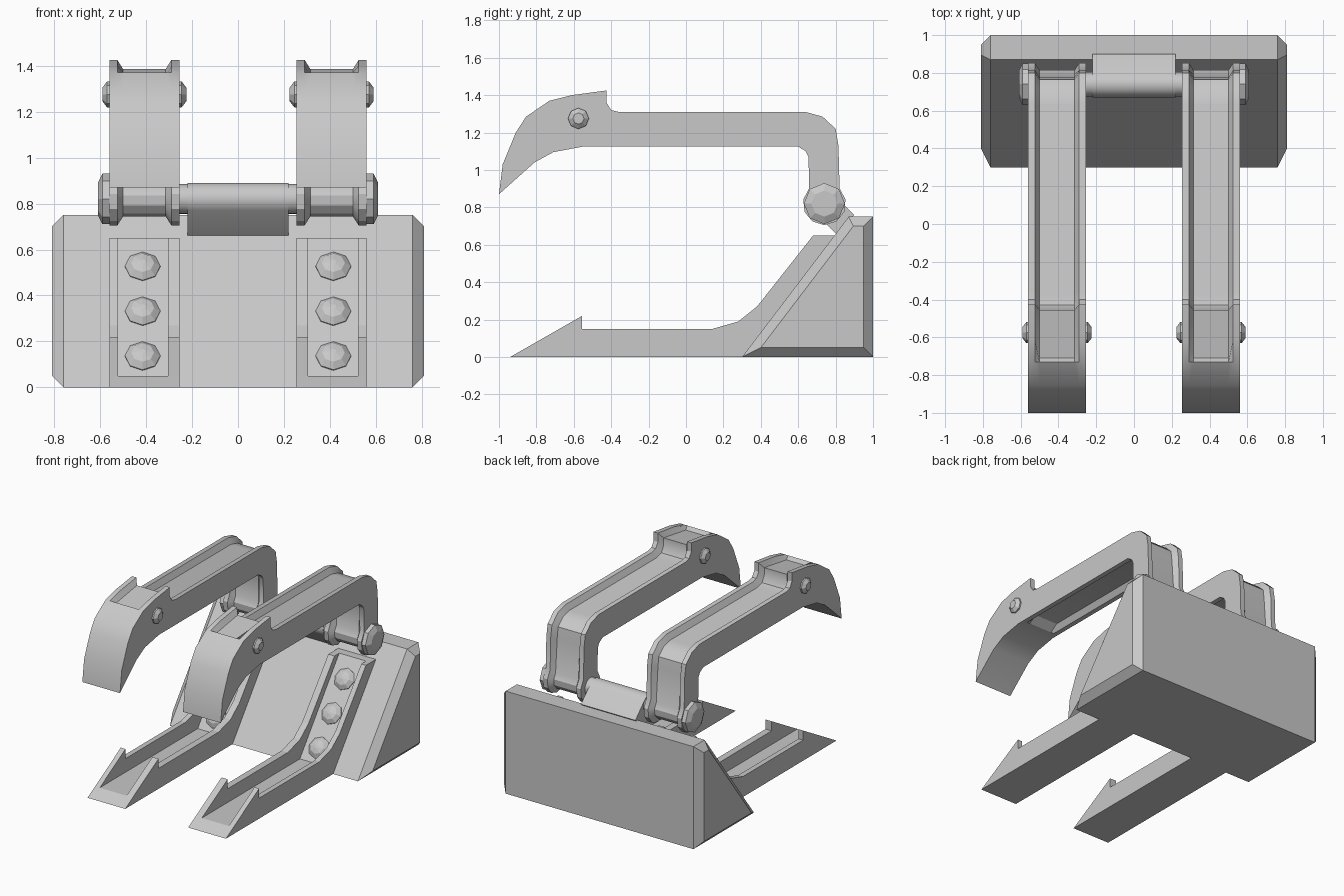
import bpy, bmesh
from math import sin, cos, pi, radians
from mathutils import Vector

cube = bpy.data.objects.get("Cube")
if cube:
    bpy.data.objects.remove(cube)

steel = bpy.data.materials.new("light grey steel")
steel.use_nodes = True
GREY = (0.58, 0.58, 0.58, 1)
steel.diffuse_color = GREY
steel.node_tree.nodes["Principled BSDF"].inputs["Base Color"].default_value = GREY


def loft(name, rings, smooth=0):
    """Skin matching rings of points and cap both ends."""
    bm = bmesh.new()
    loops = [[bm.verts.new(p) for p in ring] for ring in rings]
    for a, b in zip(loops, loops[1:]):
        for i in range(len(a)):
            j = (i + 1) % len(a)
            bm.faces.new((a[i], a[j], b[j], b[i]))
    bm.faces.new(loops[0])
    bm.faces.new(loops[-1])
    bmesh.ops.remove_doubles(bm, verts=bm.verts, dist=0.0005)
    bmesh.ops.recalc_face_normals(bm, faces=bm.faces)
    mesh = bpy.data.meshes.new(name)
    bm.to_mesh(mesh)
    bm.free()
    mesh.materials.append(steel)
    obj = bpy.data.objects.new(name, mesh)
    bpy.context.collection.objects.link(obj)
    if smooth:
        bpy.ops.object.select_all(action='DESELECT')
        obj.select_set(True)
        bpy.context.view_layer.objects.active = obj
        bpy.ops.object.shade_smooth_by_angle(angle=radians(smooth))
    return obj


def section(x, profile):
    return [(x, y, z) for y, z in profile]


def lathe(name, steps, centre, axis, sides=8, smooth=0):
    """Turned part: steps are (distance along axis, radius)."""
    turn = Vector(axis).to_track_quat('Z', 'Y')
    rings = []
    for d, r in steps:
        rings.append([Vector(centre) + turn @ Vector((r * cos(2 * pi * i / sides),
                      r * sin(2 * pi * i / sides), d)) for i in range(sides)])
    return loft(name, rings, smooth)


def arc(centre, r, start, end, n):
    angles = [radians(start + (end - start) * i / (n - 1)) for i in range(n)]
    return [(centre[0] + r * cos(a), centre[1] + r * sin(a)) for a in angles]


# Wedge-shaped base with chamfered ends
wide = [(0.30, 0), (1, 0), (1, 0.75), (0.87, 0.75)]
inset = [(0.40, 0.05), (0.95, 0.05), (0.95, 0.70), (0.895, 0.70)]
loft("base_block", [section(-0.81, inset), section(-0.76, wide),
                    section(0.76, wide), section(0.81, inset)])

# Hinge housing, a rounded slab leaning back into the base, and its pin
HINGE = (0.74, 0.82)
housing = arc(HINGE, 0.07, 45, 225, 9) + [(0.80, 0.66), (0.90, 0.76)]
loft("hinge_housing", [section(-0.22, housing), section(0.22, housing)], 35)
lathe("hinge_pin", [(-0.56, 0.065), (0.56, 0.065)], (0, *HINGE), (1, 0, 0), 24, 35)

# Lower fork: rail outline and channel outline share the same point order
fork_pairs = [
    ((-0.94, 0), (-0.94, 0)),
    ((-0.853, 0.05), (-0.853, 0.05)),
    ((-0.555, 0.22), (-0.555, 0.05)),
    ((-0.555, 0.15), (-0.555, 0.05)),
    ((0.14, 0.15), (0.14, 0.05)),
    ((0.28, 0.19), (0.28, 0.05)),
    ((0.38, 0.27), (0.39, 0.195)),
    ((0.68, 0.65), (0.735, 0.65)),
    ((0.83, 0.65), (0.83, 0.65)),
    ((0.40, 0), (0.40, 0)),
]
rail, channel = zip(*fork_pairs)

# Upper arm: flange outline and recessed web outline
arm_pairs = [
    ((-1, 0.87), None),
    ((-0.98, 1.03), None),
    ((-0.91, 1.20), None),
    ((-0.855, 1.285), None),
    ((-0.73, 1.37), None),
    ((-0.61, 1.40), (-0.71, 1.345)),
    ((-0.425, 1.425), (-0.455, 1.385)),
    ((-0.425, 1.36), (-0.455, 1.33)),
    ((-0.40, 1.32), (-0.43, 1.285)),
    ((-0.36, 1.31), (-0.37, 1.27)),
    ((0.64, 1.31), (0.63, 1.27)),
    ((0.73, 1.285), (0.71, 1.25)),
    ((0.80, 1.22), (0.765, 1.20)),
    ((0.815, 1.13), (0.775, 1.12)),
]
arm_pairs += zip(arc(HINGE, 0.115, 45, -225, 9), arc(HINGE, 0.076, 45, -225, 9))
arm_pairs += [
    ((0.655, 1.07), (0.69, 1.08)),
    ((0.64, 1.10), (0.67, 1.135)),
    ((0.60, 1.125), (0.62, 1.165)),
    ((-0.45, 1.125), (-0.44, 1.165)),
    ((-0.50, 1.125), None),
    ((-0.55, 1.125), None),
    ((-0.71, 1.095), None),
    ((-0.81, 1.04), None),
]
flange = [f for f, w in arm_pairs]
web = [w or f for f, w in arm_pairs]

INNER, OUTER = 0.255, 0.56
for side, s in (("left", 1), ("right", -1)):
    loft(side + "_fork", [section(s * x, p) for x, p in (
        (INNER, rail), (0.305, rail), (0.305, channel),
        (0.522, channel), (0.522, rail), (OUTER, rail))])
    loft(side + "_arm", [section(s * x, p) for x, p in (
        (INNER, flange), (INNER + 0.035, flange), (INNER + 0.06, web),
        (OUTER - 0.06, web), (OUTER - 0.035, flange), (OUTER, flange))], 32)

    # Octagonal hinge cap
    lathe(side + "_hinge_cap", [(0, 0.11), (0.03, 0.11), (0.05, 0.07)],
          (s * OUTER, *HINGE), (s, 0, 0))

    # Domed rivets on both faces of the claw
    for place, x, d in (("outer", OUTER, s), ("inner", INNER, -s)):
        lathe(f"{side}_{place}_rivet", [(-0.01, 0.056), (0.01, 0.056), (0.03, 0.03)],
              (s * x, -0.575, 1.275), (d, 0, 0))

    # Bolts up the sloping channel
    for i in range(3):
        z = 0.135 + 0.195 * i
        y = 0.28 + (z - 0.05) * 0.455 / 0.6
        lathe(f"{side}_fork_bolt_{i + 1}",
              [(-0.01, 0.077), (0.005, 0.077), (0.028, 0.05), (0.038, 0.012)],
              (s * 0.415, y, z), (0, -0.6, 0.455))
